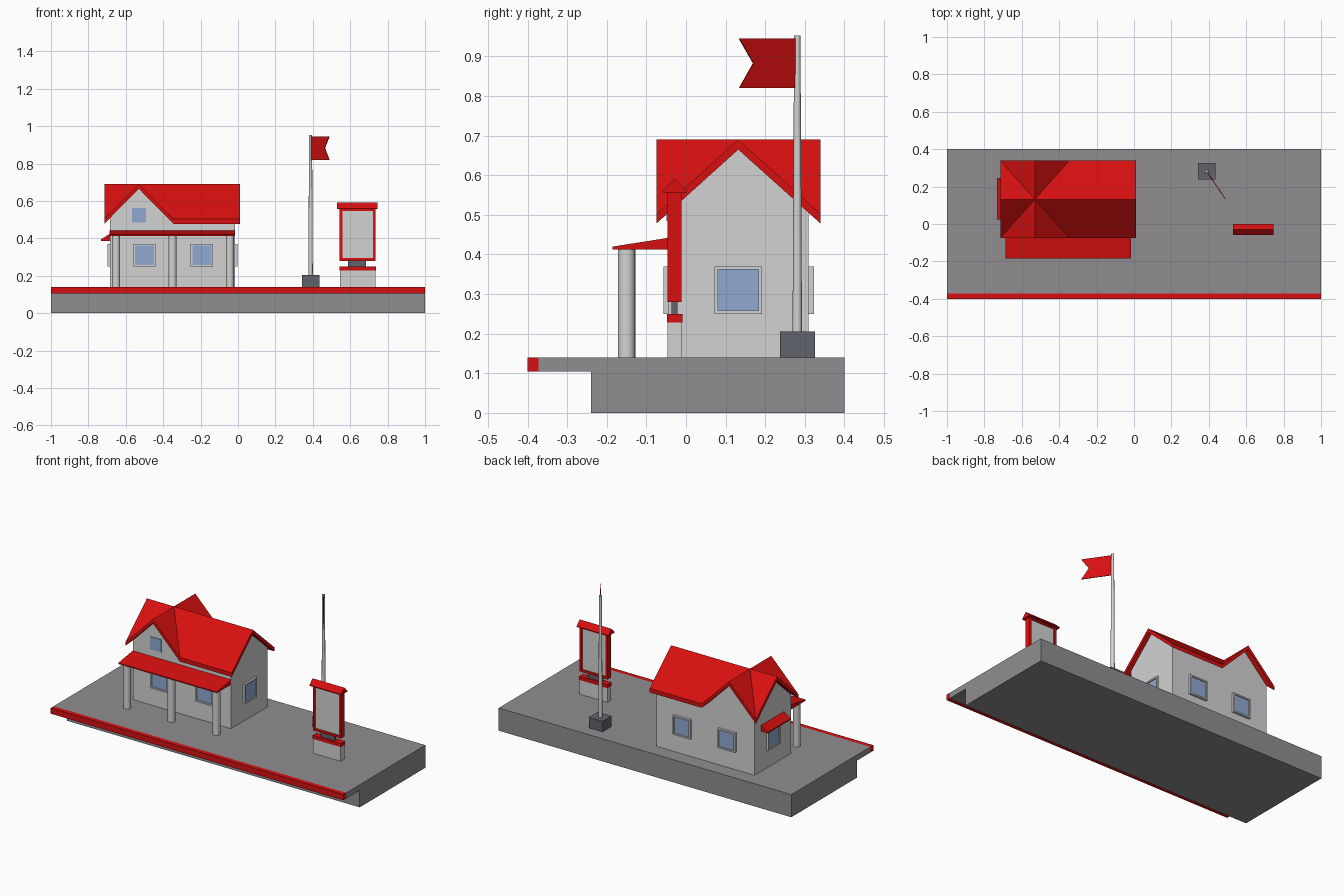
import bpy, bmesh, math
from mathutils import Matrix, Vector

if "Cube" in bpy.data.objects:
    bpy.data.objects.remove(bpy.data.objects["Cube"])


def mat(name, r, g, b):
    m = bpy.data.materials.new(name)
    m.diffuse_color = (r, g, b, 1)
    m.use_nodes = True
    m.node_tree.nodes["Principled BSDF"].inputs["Base Color"].default_value = m.diffuse_color
    return m


RED = mat("red", 0.68, 0.005, 0.005)
WHITE = mat("off_white", 0.65, 0.65, 0.65)
GRAY = mat("paving_gray", 0.28, 0.27, 0.28)
DARK = mat("dark_gray", 0.12, 0.125, 0.15)
GLASS = mat("window_blue", 0.28, 0.40, 0.65)


def finish(name, bm, *mats):
    bmesh.ops.recalc_face_normals(bm, faces=bm.faces)
    me = bpy.data.meshes.new(name)
    bm.to_mesh(me)
    bm.free()
    ob = bpy.data.objects.new(name, me)
    bpy.context.collection.objects.link(ob)
    for m in mats:
        me.materials.append(m)
    return ob


def box(name, x0, x1, y0, y1, z0, z1, m):
    bm = bmesh.new()
    bmesh.ops.create_cube(bm, size=1)
    for v in bm.verts:
        v.co = (x0 + (v.co.x + .5) * (x1 - x0), y0 + (v.co.y + .5) * (y1 - y0),
                z0 + (v.co.z + .5) * (z1 - z0))
    return finish(name, bm, m)


def prism(name, profile, axis, a, b, m):
    """Extrude a (horizontal, z) profile along x or y from a to b."""
    bm = bmesh.new()
    def place(p, t):
        return (t, p[0], p[1]) if axis == 'x' else (p[0], t, p[1])
    f = bm.faces.new([bm.verts.new(place(p, a)) for p in profile])
    r = bmesh.ops.extrude_face_region(bm, geom=[f])
    d = Vector((b - a, 0, 0)) if axis == 'x' else Vector((0, b - a, 0))
    bmesh.ops.translate(bm, vec=d, verts=[g for g in r["geom"] if isinstance(g, bmesh.types.BMVert)])
    return finish(name, bm, m)


def rod(name, x, y, z0, z1, r0, r1, m, n=20):
    bm = bmesh.new()
    bmesh.ops.create_cone(bm, cap_ends=True, segments=n, radius1=r0, radius2=r1, depth=z1 - z0,
                          matrix=Matrix.Translation((x, y, (z0 + z1) / 2)))
    ob = finish(name, bm, m)
    bpy.context.view_layer.objects.active = ob
    ob.select_set(True)
    bpy.ops.object.shade_smooth_by_angle(angle=math.radians(40))
    ob.select_set(False)
    return ob


def framed(name, c, size, depth, border, recess, angle, mats, sides=(1,)):
    """Panel facing -y turned by angle; the inset face on each side takes the second material."""
    bm = bmesh.new()
    bmesh.ops.create_cube(bm, size=1)
    bmesh.ops.scale(bm, vec=(size[0], depth, size[1]), verts=bm.verts)
    bm.normal_update()
    for s in sides:
        face = [f for f in bm.faces if f.normal.y * -s > .9
                and abs(f.calc_center_median().y + s * depth / 2) < 1e-5][0]
        bmesh.ops.inset_region(bm, faces=[face], thickness=border)
        r = bmesh.ops.extrude_face_region(bm, geom=[face])
        inner = [g for g in r["geom"] if isinstance(g, bmesh.types.BMFace)][0]
        bmesh.ops.delete(bm, geom=[face], context='FACES_ONLY')
        bmesh.ops.translate(bm, vec=(0, s * recess, 0), verts=inner.verts)
        inner.material_index = 1
        bm.normal_update()
    bmesh.ops.transform(bm, verts=bm.verts,
                        matrix=Matrix.Translation(c) @ Matrix.Rotation(angle, 4, 'Z'))
    return finish(name, bm, *mats)


# Platform with overhanging front lip and red edge
prism("platform", [(-.372, .105), (-.24, .105), (-.24, 0), (.4, 0), (.4, .14), (-.372, .14)],
      'x', -1, 1, GRAY)
box("platform_edge", -1, 1, -.4, -.372, .105, .14, RED)

# House walls: two crossing gabled prisms
CX, CY = -.53, .132
X0, X1, Y0, Y1 = -.685, -.015, -.045, .309


def gable(c, half, eave):
    return [(c - half, .14), (c + half, .14), (c + half, eave), (c, .672), (c - half, eave)]


prism("house_walls", gable(CY, .177, .514), 'x', X0, X1, WHITE)
prism("cross_gable_walls", gable(CX, .155, .514), 'y', Y0, Y1, WHITE)

# Cross-gabled roof: ridge network with a thin underside
bm = bmesh.new()
xs, ys = (-.715, CX, -.345, .01), (-.075, CY, .34)
TOP, EAVE, LOW = .69, .503, .478
layers = []
for drop in (0, TOP - .665):
    layers.append({(i, j): bm.verts.new((x, y, (TOP if (i == 1 or j == 1) else EAVE) - drop))
                   for i, x in enumerate(xs) for j, y in enumerate(ys) if (i, j) != (2, 1)})
C = (1, 1)
rim = [(0, 0), (1, 0), (2, 0), (3, 0), (3, 1), (3, 2), (2, 2), (1, 2), (0, 2), (0, 1)]
slopes = [(C, (0, 0), (1, 0)), (C, (1, 0), (2, 0)), (C, (2, 0), (3, 0), (3, 1)),
          (C, (3, 1), (3, 2), (2, 2)), (C, (2, 2), (1, 2)), (C, (1, 2), (0, 2)),
          (C, (0, 2), (0, 1)), (C, (0, 1), (0, 0))]
for lay in layers:
    for s in slopes:
        bm.faces.new([lay[k] for k in s])
for a, b in zip(rim, rim[1:] + rim[:1]):
    bm.faces.new([layers[0][a], layers[0][b], layers[1][b], layers[1][a]])
finish("house_roof", bm, RED)

# Porch roof and columns
prism("porch_roof", [(-.185, .413), (-.045, .413), (-.045, .442), (-.185, .42)],
      'x', -.688, -.015, RED)
for i, x in enumerate((-.652, -.35, -.043)):
    rod(f"porch_column_{i + 1}", x, -.15, .14, .414, .022, .022, WHITE)

# Windows on all four walls
W = (WHITE, GLASS)
for i, x in enumerate((-.5, -.193)):
    framed(f"front_window_{i + 1}", (x, Y0 - .003, .31), (.12, .12), .018, .012, .007, 0, W)
    framed(f"back_window_{i + 1}", (x, Y1 + .005, .31), (.12, .12), .018, .012, .007, math.pi, W)
framed("right_window", (X1 + .003, CY, .31), (.12, .12), .018, .012, .007, math.pi / 2, W)
framed("left_window", (X0 - .003, CY, .31), (.12, .12), .018, .012, .007, -math.pi / 2, W)
box("gable_window", CX - .038, CX + .038, Y0 - .004, Y0 + .004, .485, .563, GLASS)

# Awning over the left window
prism("left_awning", [(X0, .425), (-.732, .395), (-.732, .387), (X0, .387)], 'y', .025, .245, RED)

# Flag pole with swallow-tailed flag
box("flag_base", .342, .436, .238, .326, .14, .205, DARK)
rod("flag_pole", .388, .281, .2, .953, .012, .008, WHITE, 12)
flag = prism("flag", [(0, .82), (.175, .82), (.132, .883), (.175, .945), (0, .945)],
             'y', -.002, .002, RED)
flag.location = (.39, .279, 0)
flag.rotation_euler.z = math.atan2(-.147, .1)

# Information sign
box("sign_base", .545, .735, -.047, -.01, .14, .228, WHITE)
box("sign_base_cap", .543, .737, -.048, -.009, .228, .25, RED)
box("sign_neck", .588, .685, -.036, -.022, .25, .285, DARK)
framed("sign_board", (.64, -.029, .421), (.192, .282), .035, .021, .006, 0, (RED, WHITE), (1, -1))
prism("sign_roof", [(-.059, .556), (.001, .556), (.001, .561), (-.029, .591), (-.059, .561)],
      'x', .53, .747, RED)
